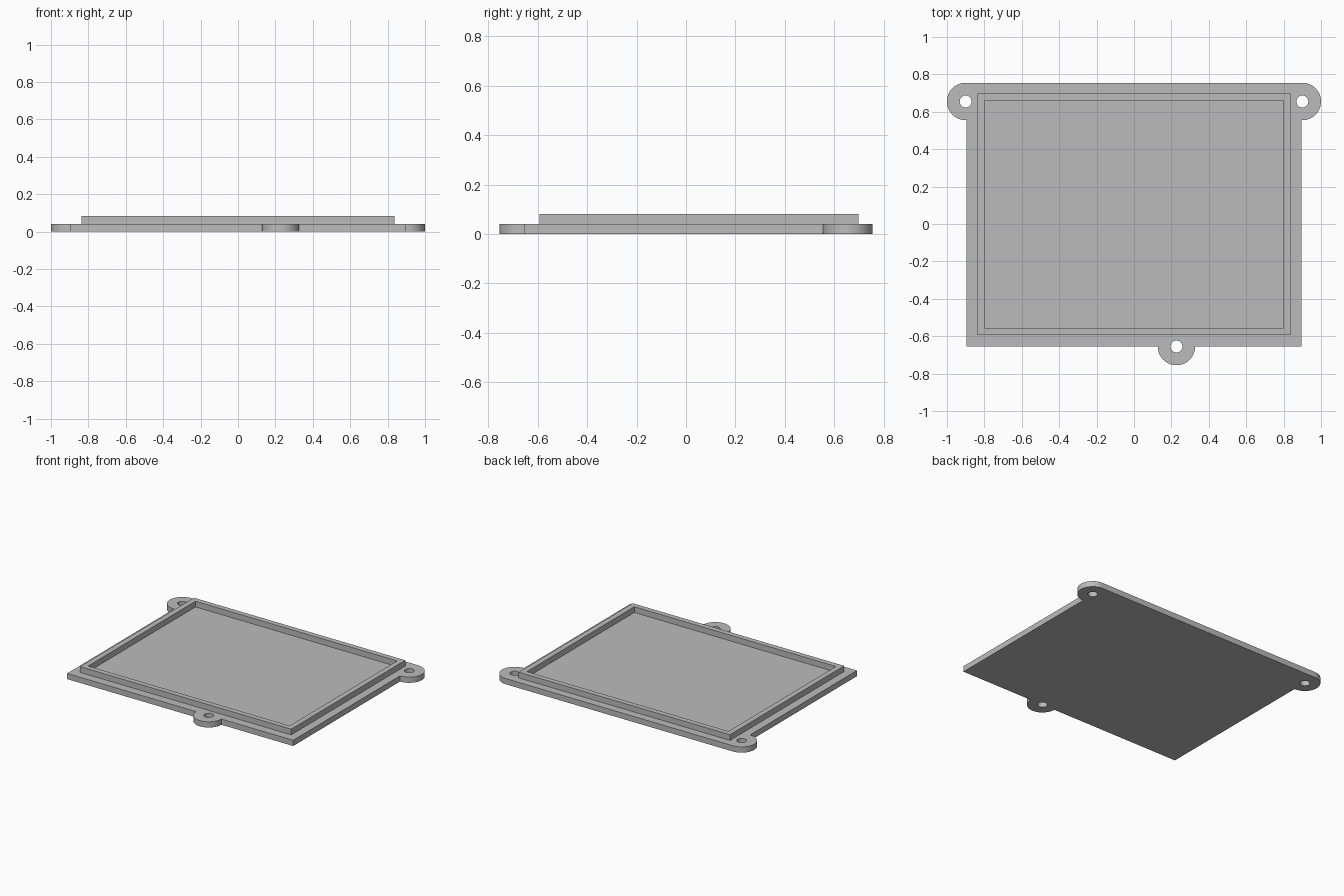
import bpy
import bmesh
from math import cos, sin, radians

cube = bpy.data.objects.get("Cube")
if cube:
    bpy.data.objects.remove(cube, do_unlink=True)

PLATE_TOP, RIM_TOP = 0.041, 0.082
EAR_R, HOLE_R = 0.1, 0.032
HALF_X, FRONT_Y = 0.8965, -0.655
EAR_X, EAR_Y, TAB_X = 0.9, 0.655, 0.227

grey = bpy.data.materials.new("plain grey")
grey.use_nodes = True
colour = (0.5, 0.5, 0.5, 1)
grey.diffuse_color = colour
grey.node_tree.nodes["Principled BSDF"].inputs["Base Color"].default_value = colour


def arc(cx, cy, r, start, end, steps=32):
    angles = [radians(start + (end - start) * i / steps) for i in range(steps + 1)]
    return [(cx + r * cos(a), cy + r * sin(a)) for a in angles]


def rect(x, y0, y1):
    return [(-x, y0), (x, y0), (x, y1), (-x, y1)]


def extruded(name, loops, z0, z1):
    """Fill nested outlines as a flat profile and extrude it from z0 to z1."""
    curve = bpy.data.curves.new(name + "_profile", "CURVE")
    curve.dimensions = "2D"
    curve.fill_mode = "BOTH"
    curve.extrude = (z1 - z0) / 2
    for loop in loops:
        spline = curve.splines.new("POLY")
        spline.points.add(len(loop) - 1)
        for point, (x, y) in zip(spline.points, loop):
            point.co = (x, y, 0, 1)
        spline.use_cyclic_u = True
    helper = bpy.data.objects.new(name + "_helper", curve)
    bpy.context.collection.objects.link(helper)
    bpy.context.view_layer.update()
    graph = bpy.context.evaluated_depsgraph_get()
    mesh = bpy.data.meshes.new_from_object(helper.evaluated_get(graph))
    bpy.data.objects.remove(helper, do_unlink=True)

    # Weld caps to walls and lift into place
    bm = bmesh.new()
    bm.from_mesh(mesh)
    bmesh.ops.remove_doubles(bm, verts=bm.verts, dist=0.0001)
    bmesh.ops.translate(bm, verts=bm.verts, vec=(0, 0, (z0 + z1) / 2))
    bmesh.ops.recalc_face_normals(bm, faces=bm.faces)
    bm.to_mesh(mesh)
    bm.free()
    mesh.materials.clear()
    mesh.materials.append(grey)
    obj = bpy.data.objects.new(name, mesh)
    bpy.context.collection.objects.link(obj)
    bpy.ops.object.select_all(action="DESELECT")
    obj.select_set(True)
    bpy.context.view_layer.objects.active = obj
    bpy.ops.object.shade_smooth_by_angle(angle=radians(30))
    return obj


# Base plate with two rear ears, one front tab and their screw holes
outline = [(-HALF_X, FRONT_Y)]
outline += arc(TAB_X, FRONT_Y, EAR_R, 180, 360)
outline += [(HALF_X, FRONT_Y)]
outline += arc(EAR_X, EAR_Y, EAR_R, -92, 90)
outline += arc(-EAR_X, EAR_Y, EAR_R, 90, 272)
centres = [(EAR_X, EAR_Y), (-EAR_X, EAR_Y), (TAB_X, FRONT_Y)]
holes = [arc(x, y, HOLE_R, 0, 360)[:-1] for x, y in centres]
extruded("base_plate", [outline] + holes, 0, PLATE_TOP)

# Raised rectangular rim
extruded("raised_rim", [rect(0.838, -0.594, 0.698), rect(0.799, -0.556, 0.66)],
         PLATE_TOP, RIM_TOP)
